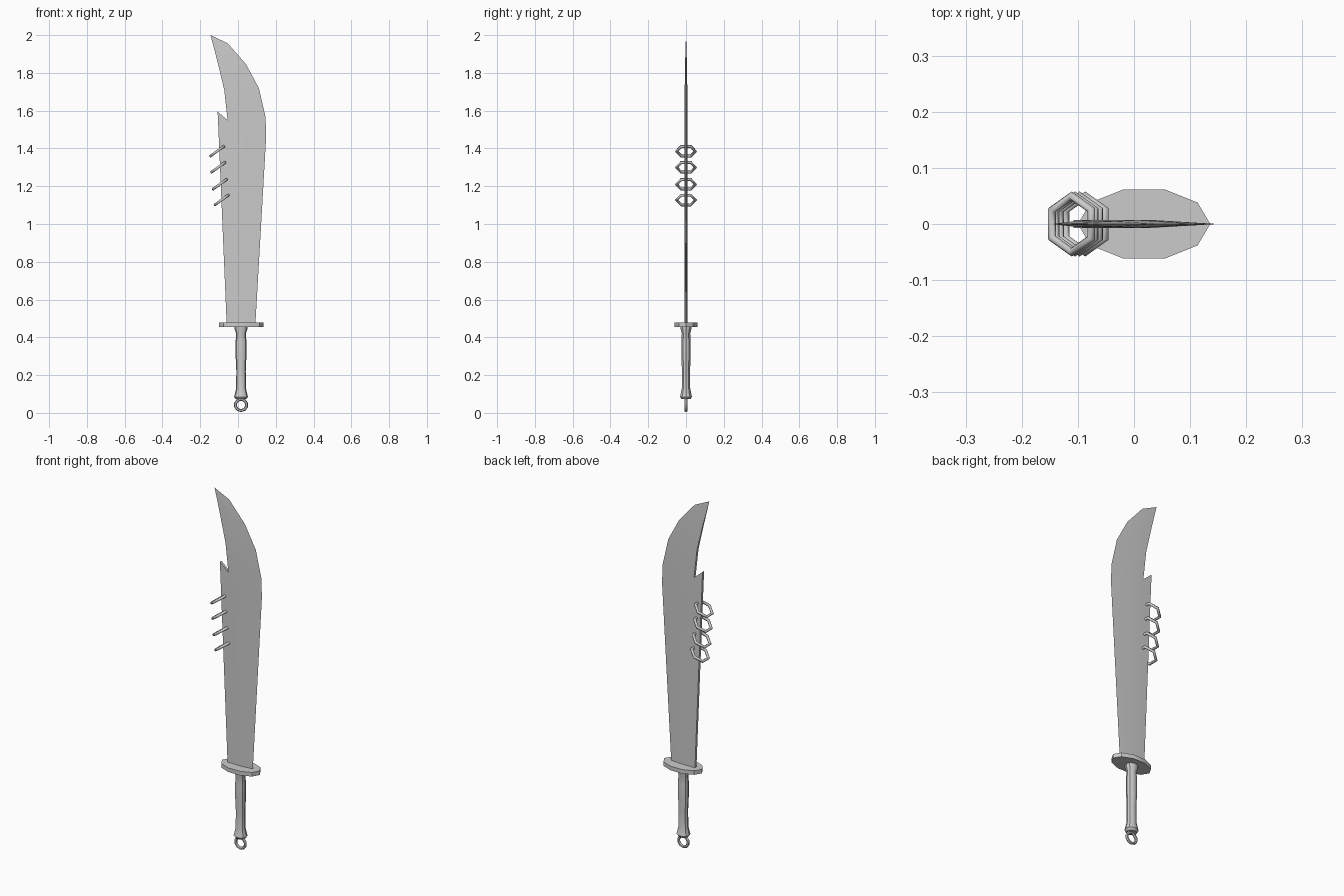
import bpy, bmesh
from math import sin, cos, pi, radians
from mathutils import Matrix

if "Cube" in bpy.data.objects:
    bpy.data.objects.remove(bpy.data.objects["Cube"])


def finish(bm, name, angle=35):
    bmesh.ops.remove_doubles(bm, verts=bm.verts[:], dist=1e-5)
    bmesh.ops.recalc_face_normals(bm, faces=bm.faces[:])
    me = bpy.data.meshes.new(name)
    bm.to_mesh(me)
    bm.free()
    ob = bpy.data.objects.new(name, me)
    bpy.context.collection.objects.link(ob)
    bpy.ops.object.select_all(action='DESELECT')
    ob.select_set(True)
    bpy.context.view_layer.objects.active = ob
    bpy.ops.object.shade_smooth_by_angle(angle=radians(angle))
    return ob


def lathe(name, profile, sides, cx, sy=1.0):
    bm = bmesh.new()
    rings = [[bm.verts.new((cx + r * cos(2 * pi * i / sides), sy * r * sin(2 * pi * i / sides), z))
              for i in range(sides)] for r, z in profile]
    for a, b in zip(rings, rings[1:]):
        for i in range(sides):
            j = (i + 1) % sides
            bm.faces.new((a[i], a[j], b[j], b[i]))
    bm.faces.new(rings[0])
    bm.faces.new(rings[-1])
    return finish(bm, name)


def torus(name, major, minor, sides, tube, matrix, angle=35):
    bm = bmesh.new()
    rings = []
    for i in range(sides):
        a = 2 * pi * (i + 0.5) / sides
        rings.append([bm.verts.new(matrix @ Matrix.Translation((
            (major + minor * cos(2 * pi * k / tube)) * cos(a),
            (major + minor * cos(2 * pi * k / tube)) * sin(a),
            minor * sin(2 * pi * k / tube))).translation) for k in range(tube)])
    for i in range(sides):
        p, q = rings[i], rings[(i + 1) % sides]
        for k in range(tube):
            m = (k + 1) % tube
            bm.faces.new((p[k], p[m], q[m], q[k]))
    return finish(bm, name, angle)


# Blade: rows of (x, z, half thickness) running from spine to cutting edge
T = 0.007
lower = [
    [(-.060, .47, T), (-.035, .47, T), (.035, .47, T), (.092, .47, 0)],
    [(-.102, 1.46, T), (-.055, 1.46, T), (.024, 1.46, T), (.149, 1.46, 0)],
    [(-.108, 1.595, T), (-.055, 1.55, T), (.022, 1.56, T), (.146, 1.565, 0)],
]
upper = [
    lower[-1][1:],
    [(-.073, 1.71, T), (.008, 1.715, T), (.111, 1.718, 0)],
    [(-.105, 1.845, .005), (-.035, 1.845, .005), (.043, 1.845, 0)],
    [(-.131, 1.945, .002), (-.095, 1.95, .002), (-.055, 1.957, 0)],
    [(-.146, 2.0, 0)] * 3,
]
bm = bmesh.new()
for rows in (lower, upper):
    for side in (-1, 1):
        grid = [[bm.verts.new((x, side * t, z)) for x, z, t in row] for row in rows]
        for a, b in zip(grid, grid[1:]):
            for i in range(len(a) - 1):
                bm.faces.new((a[i], a[i + 1], b[i + 1], b[i]))
bmesh.ops.remove_doubles(bm, verts=bm.verts[:], dist=1e-5)
# Spine, notch and base walls
rim = [lower[0][3], lower[0][2], lower[0][1]] + [r[0] for r in lower] + [r[0] for r in upper]
for (x0, z0, t0), (x1, z1, t1) in zip(rim, rim[1:]):
    pts = [(x0, -t0, z0), (x1, -t1, z1)]
    if t1:
        pts.append((x1, t1, z1))
    if t0:
        pts.append((x0, t0, z0))
    bm.faces.new([bm.verts.new(p) for p in pts])
finish(bm, "blade")

# Guard and grip
lathe("guard", [(.118, .456), (.118, .479)], 10, .018, .55)
lathe("grip", [(.028, .073), (.037, .085), (.034, .095), (.026, .13), (.025, .22),
               (.029, .31), (.029, .37), (.026, .42), (.034, .445), (.034, .46)], 10, .016, .9)

# Pommel ring
torus("pommel_ring", .030, .008, 10, 6,
      Matrix.Translation((.016, 0, .042)) @ Matrix.Rotation(pi / 2, 4, 'X'), 50)

# Hexagonal rings threaded through the spine
for n, (x, z) in enumerate([(-.111, 1.385), (-.105, 1.30), (-.097, 1.21), (-.087, 1.127)]):
    torus(f"spine_ring_{n + 1}", .050, .008, 6, 6,
          Matrix.Translation((x, 0, z)) @ Matrix.Rotation(radians(-36), 4, 'Y'), 65)
for ob in bpy.data.objects:
    if ob.name.startswith("spine_ring"):
        ob.data.update()
